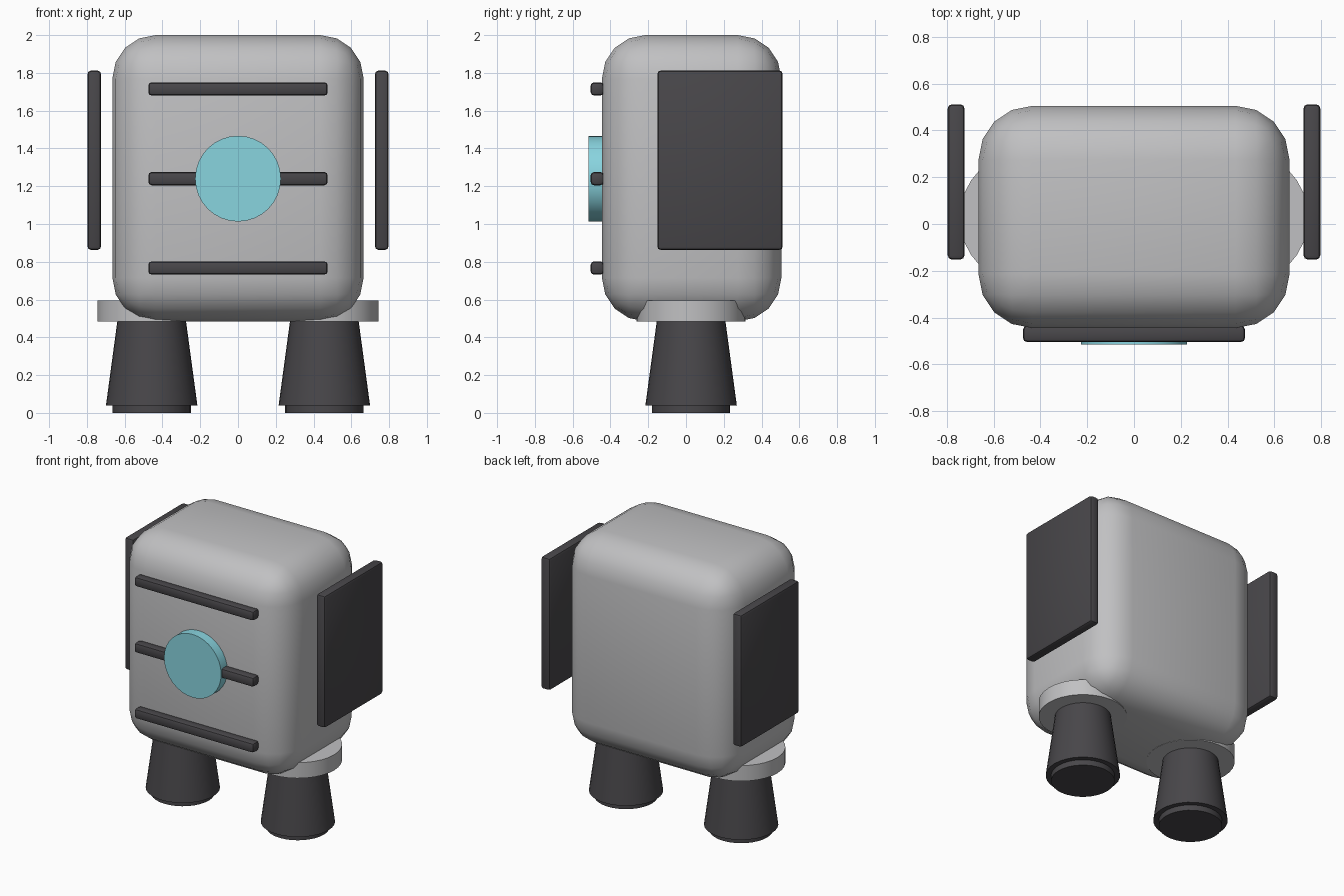
import bpy
from math import radians

cube = bpy.data.objects.get("Cube")
if cube:
    bpy.data.objects.remove(cube, do_unlink=True)


def material(name, rgb):
    mat = bpy.data.materials.new(name)
    mat.use_nodes = True
    mat.diffuse_color = (*rgb, 1)
    mat.node_tree.nodes["Principled BSDF"].inputs["Base Color"].default_value = (*rgb, 1)
    return mat


GREY = material("light grey", (0.53, 0.53, 0.54))
DARK = material("charcoal", (0.065, 0.062, 0.068))
TEAL = material("pale teal", (0.25, 0.66, 0.74))


def finish(name, mat, angle):
    obj = bpy.context.object
    obj.name = name
    obj.data.materials.append(mat)
    bpy.ops.object.shade_smooth_by_angle(angle=radians(angle))
    return obj


def box(name, mat, low, high, bevel, segments):
    """Rounded box between two corners."""
    centre = [(a + b) / 2 for a, b in zip(low, high)]
    bpy.ops.mesh.primitive_cube_add(size=1, location=centre)
    obj = bpy.context.object
    obj.scale = [b - a for a, b in zip(low, high)]
    bpy.ops.object.transform_apply(location=False, rotation=False, scale=True)
    mod = obj.modifiers.new("rounding", "BEVEL")
    mod.width, mod.segments = bevel, segments
    bpy.ops.object.modifier_apply(modifier=mod.name)
    return finish(name, mat, 35)


def cone(name, mat, x, y, z0, z1, r0, r1):
    """Upright frustum from z0 to z1."""
    bpy.ops.mesh.primitive_cone_add(vertices=32, radius1=r0, radius2=r1,
                                    depth=z1 - z0, location=(x, y, (z0 + z1) / 2))
    return finish(name, mat, 35)


# Rounded body
box("body", GREY, (-0.665, -0.445, 0.485), (0.665, 0.505, 2.0), 0.23, 4)

# Front bars
for name, z in (("lower", 0.767), ("middle", 1.24), ("upper", 1.715)):
    box(name + "_bar", DARK, (-0.475, -0.505, z - 0.035), (0.475, -0.435, z + 0.035), 0.018, 2)

# Round front disc
bpy.ops.mesh.primitive_cylinder_add(vertices=32, radius=0.227, depth=0.08,
                                    location=(0, -0.475, 1.24), rotation=(radians(90), 0, 0))
finish("front_disc", TEAL, 30)

# Side panels, hips and legs on both sides
for side, s in (("left", 1), ("right", -1)):
    xs = sorted((s * 0.725, s * 0.797))
    box(side + "_panel", DARK, (xs[0], -0.152, 0.863), (xs[1], 0.512, 1.812), 0.018, 2)
    x, y = s * 0.457, 0.027
    cone(side + "_hip", GREY, x, y, 0.483, 0.595, 0.288, 0.288)
    cone(side + "_leg", DARK, x, y, 0.04, 0.484, 0.242, 0.182)
    cone(side + "_foot", DARK, x, y, 0.0, 0.045, 0.207, 0.207)
